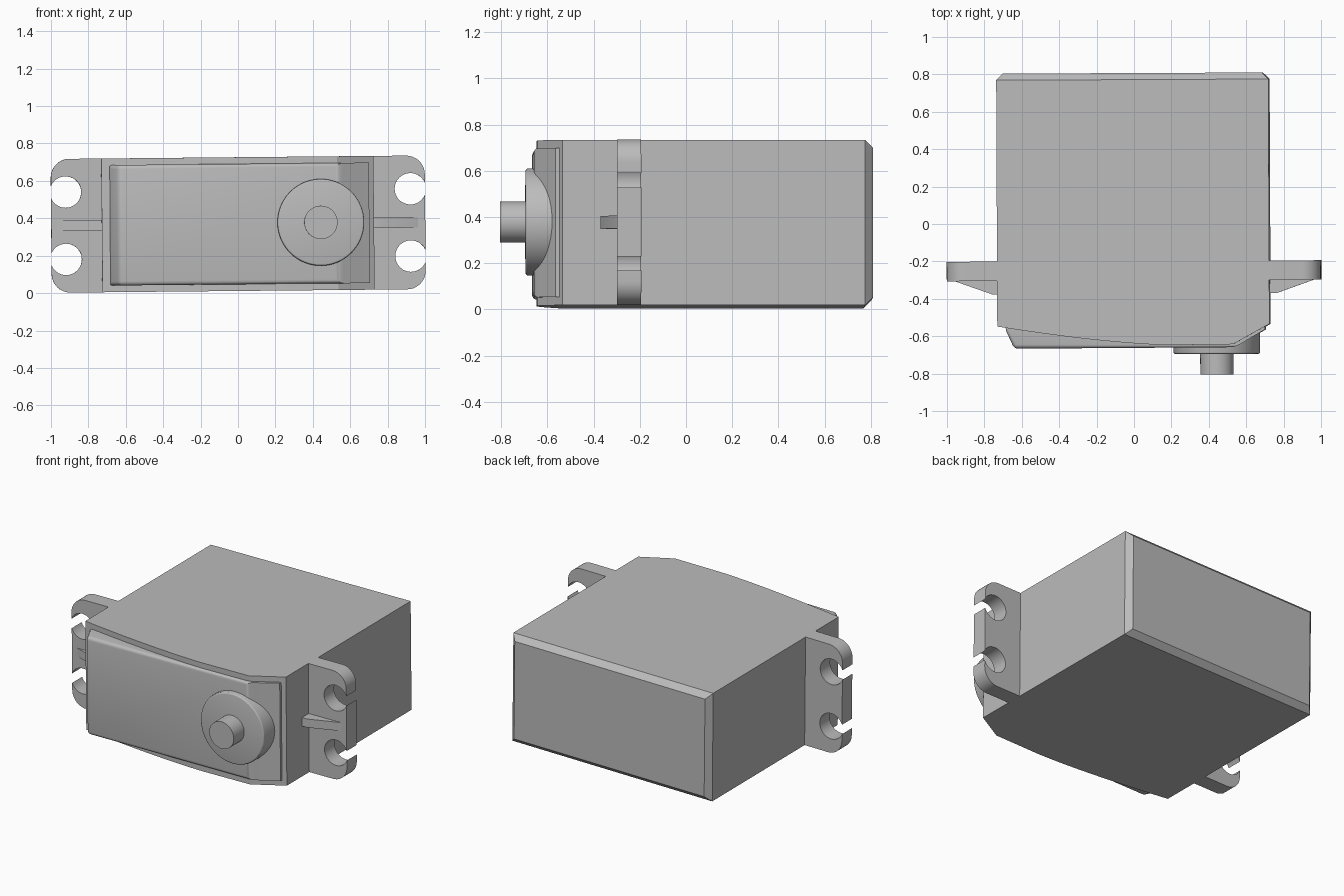
import bpy, bmesh
from math import radians, sin, cos, pi, acos
from mathutils import Matrix, Vector

if "Cube" in bpy.data.objects:
    bpy.data.objects.remove(bpy.data.objects["Cube"], do_unlink=True)

grey = bpy.data.materials.new("plain grey")
grey.use_nodes = True
colour = (0.5, 0.5, 0.5, 1)
grey.diffuse_color = colour
grey.node_tree.nodes["Principled BSDF"].inputs["Base Color"].default_value = colour

# The whole unit sits very slightly askew
PLACE = (Matrix.Translation((0, 0, 0.369)) @ Matrix.Rotation(radians(0.25), 4, 'Z')
         @ Matrix.Rotation(radians(-0.55), 4, 'Y'))


def finish(bm, name):
    bmesh.ops.recalc_face_normals(bm, faces=bm.faces)
    bm.transform(PLACE)
    mesh = bpy.data.meshes.new(name)
    bm.to_mesh(mesh)
    bm.free()
    mesh.materials.append(grey)
    obj = bpy.data.objects.new(name, mesh)
    bpy.context.collection.objects.link(obj)
    bpy.ops.object.select_all(action='DESELECT')
    obj.select_set(True)
    bpy.context.view_layer.objects.active = obj
    bpy.ops.object.shade_smooth_by_angle(angle=radians(28))


def prism(points, start, depth):
    """Extrude a closed outline of 3D points by a vector."""
    bm = bmesh.new()
    face = bm.faces.new([bm.verts.new(Vector(p) + Vector(start)) for p in points])
    new = bmesh.ops.extrude_face_region(bm, geom=[face])["geom"]
    moved = [v for v in new if isinstance(v, bmesh.types.BMVert)]
    bmesh.ops.translate(bm, verts=moved, vec=depth)
    bmesh.ops.recalc_face_normals(bm, faces=bm.faces)
    return bm


def bevel(bm, rule, size, segments=1):
    edges = [e for e in bm.edges if all(rule(v.co) for v in e.verts)]
    bmesh.ops.bevel(bm, geom=edges, offset=size, segments=segments,
                    profile=0.5, affect='EDGES', clamp_overlap=True)


def arc(cx, cz, r, a, b, n):
    return [(cx + r * cos(a + (b - a) * i / n), cz + r * sin(a + (b - a) * i / n))
            for i in range(n + 1)]


# Body: gently curved front edge, chamfered back
HALF = 0.3575
curve = []
for i in range(17):
    t = i / 16
    curve.append((-0.73 + 0.93 * t, -0.648 + 0.103 * (1 - t) ** 1.5, 0))
outline = curve + [(0.53, -0.645, 0), (0.725, -0.537, 0),
                   (0.725, 0.807, 0), (-0.73, 0.807, 0)]
body = prism(outline, (0, 0, -HALF), (0, 0, 2 * HALF))
bevel(body, lambda c: c.y > 0.8, 0.035)
finish(body, "body")

# Raised front cover with soft edges, following the slanted corner
cover = prism([(-0.69, -0.5, 0), (-0.69, -0.555, 0), (-0.64, -0.664, 0),
               (0.54, -0.661, 0), (0.7, -0.567, 0), (0.7, -0.5, 0)],
              (0, 0, -0.322), (0, 0, 0.644))
bevel(cover, lambda c: c.y < -0.53 and c.x < 0.6, 0.022, 4)
finish(cover, "front_cover")


# Output boss and shaft
def disc(name, r, back, front, rim):
    bm = prism([(x, 0, z) for x, z in arc(0.44, 0.005, r, 0, 2 * pi * 63 / 64, 63)],
               (0, back, 0), (0, front - back, 0))
    if rim:
        bevel(bm, lambda c: c.y < front + 0.001, rim, 3)
    finish(bm, name)


disc("output_boss", 0.232, -0.5, -0.697, 0.012)
disc("output_shaft", 0.089, -0.66, -0.807, 0)

# Mounting lugs with holes open at the outer edge, plus stiffening ribs
HOLE_X, HOLE_Z, HOLE_R = 0.922, 0.18, 0.084
opening = acos((1 - HOLE_X) / HOLE_R)
upper = ([(0.7, HALF)] + arc(0.9, HALF - 0.1, 0.1, pi / 2, 0, 10)
         + arc(HOLE_X, HOLE_Z, HOLE_R, opening, 2 * pi - opening, 32))
lug_outline = upper + [(x, -z) for x, z in reversed(upper)]
for side, name in ((1, "left"), (-1, "right")):
    lug = prism([(side * x, 0, z) for x, z in lug_outline],
                (0, -0.302, 0), (0, 0.104, 0))
    finish(lug, name + "_mounting_lug")
    rib = prism([(side * x, y, 0) for x, y in
                 ((0.7, -0.29), (0.7, -0.373), (0.76, -0.373), (0.96, -0.302), (0.96, -0.29))],
                (0, 0, -0.028), (0, 0, 0.056))
    finish(rib, name + "_lug_rib")
